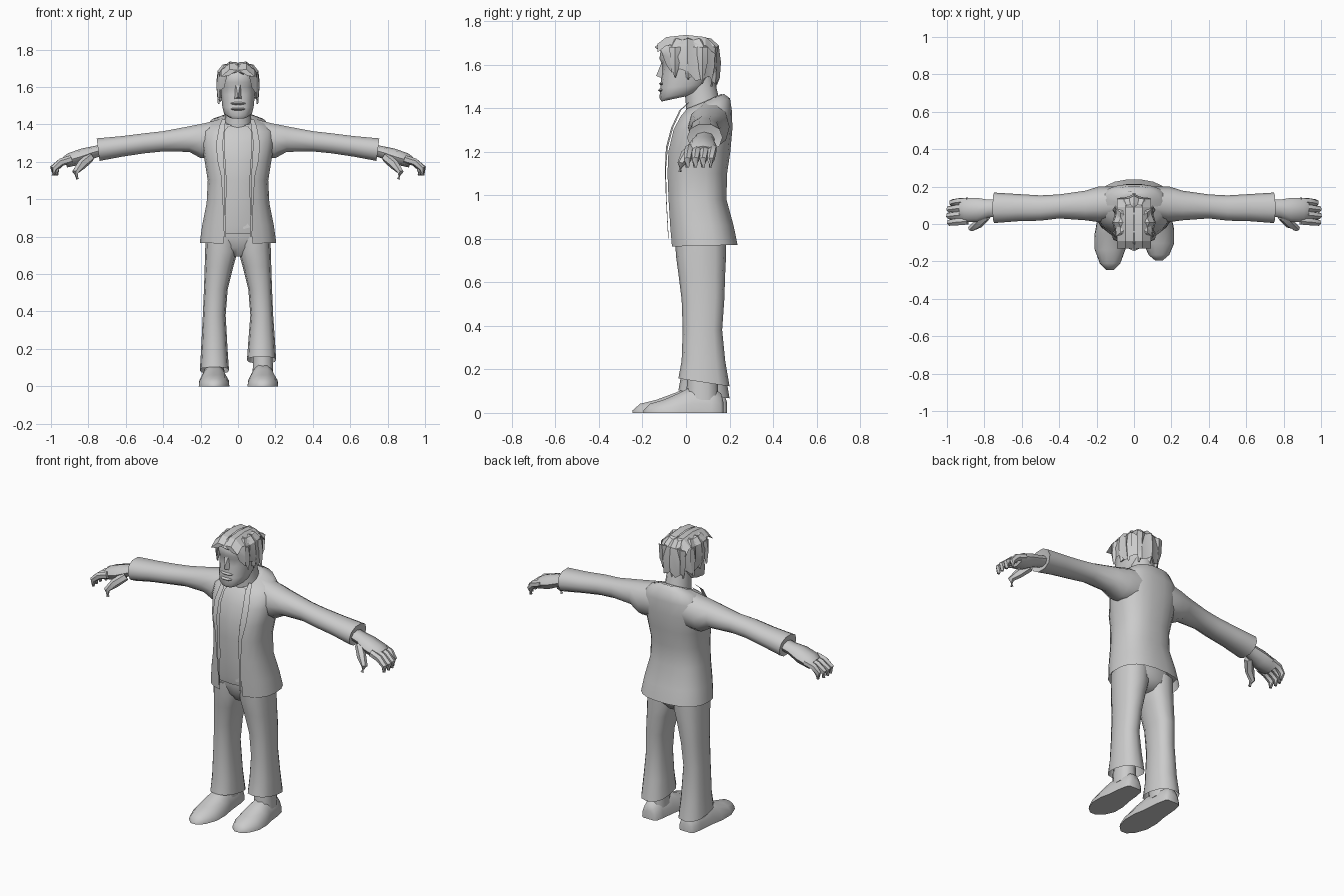
import bpy, bmesh, math
from mathutils import Vector, Matrix

grey = bpy.data.materials.new("plain grey")
grey.diffuse_color = (0.6, 0.6, 0.6, 1)


def build(name, verts, faces, angle=50):
    me = bpy.data.meshes.new(name)
    me.from_pydata(verts, [], faces)
    me.materials.append(grey)
    bm = bmesh.new()
    bm.from_mesh(me)
    bmesh.ops.recalc_face_normals(bm, faces=bm.faces)
    bm.to_mesh(me)
    bm.free()
    ob = bpy.data.objects.new(name, me)
    bpy.context.collection.objects.link(ob)
    bpy.context.view_layer.objects.active = ob
    ob.select_set(True)
    if angle:
        bpy.ops.object.shade_smooth_by_angle(angle=math.radians(angle))
    ob.select_set(False)
    return ob


def skin(name, rings, closed=True, caps=(True, True), angle=50):
    """Bridge equal rings of points into a surface."""
    n = len(rings[0])
    verts = [p for r in rings for p in r]
    faces = []
    for i in range(len(rings) - 1):
        for j in range(n if closed else n - 1):
            k = (j + 1) % n
            faces.append((i * n + j, i * n + k, (i + 1) * n + k, (i + 1) * n + j))
    if caps[0]:
        faces.append(tuple(range(n)))
    if caps[1]:
        faces.append(tuple(range(len(verts) - n, len(verts))))
    return build(name, verts, faces, angle)


def oval(t, e):
    c, s = math.cos(t), math.sin(t)
    return math.copysign(abs(c) ** e, c), math.copysign(abs(s) ** e, s)


def upright(rows, n=12, e=0.85, gap=0.0):
    """Rows of z, x0, x1, y0, y1, tilt; gap opens the ring at the front."""
    out = []
    for z, x0, x1, y0, y1, tilt in rows:
        ring = []
        for i in range(n):
            if gap:
                t = -math.pi / 2 + gap + (2 * math.pi - 2 * gap) * i / (n - 1)
            else:
                t = -math.pi / 2 + 2 * math.pi * i / n
            a, b = oval(t, e)
            ring.append((x0 + (x1 - x0) * (a + 1) / 2, y0 + (y1 - y0) * (b + 1) / 2, z + tilt * b))
        out.append(ring)
    return out


def sideways(rows, side, n=10, e=0.9):
    """Rows of x, y0, y1, z0, z1, lean."""
    out = []
    for x, y0, y1, z0, z1, lean in rows:
        ring = []
        for i in range(n):
            a, b = oval(2 * math.pi * i / n, e)
            ring.append((side * (x + lean * b), y0 + (y1 - y0) * (a + 1) / 2,
                         z0 + (z1 - z0) * (b + 1) / 2))
        out.append(ring)
    return out


def tube(name, pts, radii, n=6):
    """Tapered finger along a path."""
    rings = []
    for i, p in enumerate(pts):
        d = Vector(pts[min(i + 1, len(pts) - 1)]) - Vector(pts[max(i - 1, 0)])
        q = Vector((0, 0, 1)).rotation_difference(d)
        rings.append([Vector(p) + q @ Vector((radii[i] * math.cos(k * math.tau / n),
                                              radii[i] * math.sin(k * math.tau / n), 0))
                      for k in range(n)])
    return skin(name, rings)


# Jacket: open at the front, flared hem, sloped collar
jacket = [(0.768, 0.205, -0.07, 0.238, 0.004), (0.86, 0.192, -0.078, 0.22, 0),
          (0.98, 0.168, -0.085, 0.187, 0), (1.10, 0.162, -0.09, 0.19, 0),
          (1.20, 0.178, -0.086, 0.205, 0), (1.30, 0.195, -0.062, 0.214, 0),
          (1.37, 0.192, -0.03, 0.213, 0.01), (1.415, 0.145, -0.008, 0.203, 0.03),
          (1.43, 0.085, 0.0, 0.175, 0.035)]
skin("jacket", upright([(z, -w, w, a, b, t) for z, w, a, b, t in jacket], 20, 0.8, 0.3),
     closed=False, caps=(False, False))
# Shirt sits just inside the jacket
skin("shirt", upright([(max(z, 0.82), 0.012 - w, w - 0.012, a + 0.01, b - 0.012, t)
                       for z, w, a, b, t in jacket], 16, 0.8))
# Lapel strips along the opening
for s in (-1, 1):
    edge = [(0.065, -0.082, 0.80), (0.07, -0.092, 0.98), (0.07, -0.097, 1.12), (0.078, -0.092, 1.22),
            (0.08, -0.068, 1.31), (0.07, -0.03, 1.39), (0.066, 0.01, 1.425)]
    wide = [0.01, 0.012, 0.02, 0.035, 0.035, 0.03, 0.02]
    skin("lapel", [[(s * x, y, z), (s * (x + w), y + w * 0.25, z)]
                   for (x, y, z), w in zip(edge, wide)], closed=False, caps=(False, False))
skin("shirt_tail", [[(0.0, -0.062, 0.91), (0.03, -0.064, 0.84)],
                    [(0.02, -0.062, 0.92), (0.065, -0.064, 0.85)]],
     closed=False, caps=(False, False))

# Sleeves and hands
for s in (-1, 1):
    skin("sleeve", sideways([
        (0.10, 0.03, 0.20, 1.22, 1.432, 0), (0.19, 0.01, 0.20, 1.215, 1.410, -0.01),
        (0.26, 0.02, 0.178, 1.25, 1.393, 0), (0.40, 0.03, 0.158, 1.253, 1.366, 0),
        (0.50, 0.018, 0.153, 1.243, 1.355, 0), (0.62, 0.015, 0.16, 1.225, 1.34, 0),
        (0.748, 0.005, 0.168, 1.202, 1.328, 0.008), (0.74, 0.03, 0.14, 1.225, 1.305, 0.008)], s),
        caps=(False, True))
    skin("palm", sideways([
        (0.72, 0.04, 0.13, 1.235, 1.295, 0), (0.78, 0.035, 0.13, 1.215, 1.282, 0),
        (0.84, 0.012, 0.14, 1.185, 1.27, 0), (0.90, 0.01, 0.14, 1.175, 1.245, 0.01),
        (0.925, 0.02, 0.135, 1.17, 1.225, 0.012)], s, 8))
    for k, (y, tip) in enumerate([(0.016, 0.985), (0.052, 0.99), (0.088, 0.988), (0.122, 0.972)]):
        tube("finger", [(s * 0.89, y, 1.215), (s * 0.945, y - 0.004, 1.198),
                        (s * tip, y - 0.008, 1.165), (s * (tip - 0.003), y - 0.01, 1.128)],
             [0.021, 0.021, 0.018, 0.009])
    tube("thumb", [(s * 0.79, 0.045, 1.225), (s * 0.835, 0.0, 1.185),
                   (s * 0.87, -0.022, 1.145), (s * 0.858, -0.028, 1.108)], [0.026, 0.026, 0.018, 0.009])

# Trousers: hips and two legs, one hem lower than the other
skin("hips", upright([(0.695, -0.06, 0.06, 0.0, 0.14, 0), (0.74, -0.165, 0.165, -0.035, 0.18, 0),
                      (0.80, -0.175, 0.175, -0.05, 0.185, 0),
                      (0.86, -0.165, 0.165, -0.055, 0.17, 0)], 14, 0.8))
for s, hem in ((-1, 0.085), (1, 0.14)):
    rows = [(hem, 0.048, 0.204, -0.035, 0.20, -0.018), (hem + 0.1, 0.055, 0.198, -0.02, 0.18, 0),
            (0.38, 0.066, 0.188, -0.015, 0.166, 0), (0.52, 0.055, 0.182, -0.02, 0.176, 0),
            (0.64, 0.025, 0.178, -0.035, 0.18, 0), (0.72, 0.002, 0.176, -0.046, 0.184, 0),
            (0.80, 0.0, 0.172, -0.05, 0.184, 0)]
    skin("trouser_leg", upright([(z, s * a, s * b, c, d, t) for z, a, b, c, d, t in rows], 12, 0.8),
         caps=(False, True))

# Shoes: lofted from toe to heel, then the ankle
for s, toe, heel, cx in ((-1, -0.245, 0.188, -0.128), (1, -0.195, 0.172, 0.133)):
    rings = []
    for f, w, h in [(0, 0.02, 0.012), (0.08, 0.055, 0.042), (0.25, 0.082, 0.06), (0.45, 0.082, 0.092),
                    (0.6, 0.07, 0.12), (0.85, 0.06, 0.115), (0.97, 0.05, 0.09), (1, 0.035, 0.05)]:
        y = toe + (heel - toe) * f
        rings.append([(cx + w * a, y, h * b) for a, b in
                      ((-1, 0), (-0.96, 0.35), (-0.7, 0.75), (-0.3, 1), (0.3, 1), (0.7, 0.75),
                       (0.96, 0.35), (1, 0))])
    skin("shoe", rings)
    skin("ankle", upright([(0.06, cx - 0.058, cx + 0.058, 0.0, 0.15, 0),
                           (0.24, cx - 0.05, cx + 0.05, 0.01, 0.14, 0)], 10))

# Neck, head and bearded jaw
skin("neck", upright([(1.36, -0.085, 0.085, 0.0, 0.17, 0.02), (1.43, -0.07, 0.07, 0.0, 0.15, 0.02),
                      (1.54, -0.065, 0.065, -0.01, 0.125, 0.02)], 12, 0.95))
skin("head", upright([(1.442, -0.05, 0.05, -0.112, 0.0, 0.012), (1.46, -0.076, 0.076, -0.122, 0.06, 0.014),
                      (1.50, -0.086, 0.086, -0.118, 0.10, 0.01), (1.56, -0.092, 0.092, -0.112, 0.125, 0),
                      (1.60, -0.095, 0.095, -0.108, 0.13, 0), (1.625, -0.096, 0.096, -0.122, 0.13, 0),
                      (1.67, -0.092, 0.092, -0.116, 0.125, 0), (1.71, -0.06, 0.06, -0.08, 0.09, 0)],
                     14, 0.85))
build("nose", [(-0.012, -0.11, 1.615), (0.012, -0.11, 1.615), (0.021, -0.105, 1.535),
               (-0.021, -0.105, 1.535), (0, -0.137, 1.548)],
      [(0, 1, 4), (1, 2, 4), (2, 3, 4), (3, 0, 4), (0, 3, 2, 1)])
for name, z, y in (("upper_lip", 1.512, -0.124), ("lower_lip", 1.482, -0.130)):
    skin(name, sideways([(-0.045, -0.105, -0.095, z - 0.003, z + 0.003, 0),
                         (-0.018, y, -0.09, z - 0.008, z + 0.008, 0),
                         (0.018, y, -0.09, z - 0.008, z + 0.008, 0),
                         (0.045, -0.105, -0.095, z - 0.003, z + 0.003, 0)], 1, 6))
for s in (-1, 1):
    skin("ear", upright([(1.54, s * 0.085, s * 0.098, 0.0, 0.025, 0),
                         (1.60, s * 0.085, s * 0.11, -0.005, 0.04, 0)], 6))

# Hair: jagged shell with a short fringe and long back
n = 24
rings = [[] for _ in range(5)]
for i in range(n):
    t = math.tau * i / n - math.pi / 2
    c, b = math.cos(t), math.sin(t)
    low = 1.672 if b < -0.75 else (1.575 if b < -0.25 else 1.545 - 0.03 * b)
    low += (0.022, -0.012, 0.004)[i % 3] * (0.4 if b < -0.75 else 1)
    bump = 0.004 * (-1) ** i
    for ring, (f, r, z) in zip(rings, [(0, 0.35, 1.722), (0, 0.72, 1.716), (0, 0.97, 1.683),
                                       (0.5, 1.04, 1.68), (1, 1.0, 1.68)]):
        ring.append(((0.108 * r + bump) * c, 0.008 + (0.143 * r + bump) * b,
                     z + f * (low - z) + (bump if f == 0 else 0)))
skin("hair", rings, caps=(True, False), angle=25)
# Loose locks: parted top and hanging sides
for s in (-1, 1):
    skin("parted_lock", [[(s * 0.004, y, z), (s * 0.045, y, z + 0.004), (s * 0.09, y, z - 0.035),
                          (s * 0.05, y, z - 0.03)]
                         for y, z in ((-0.132, 1.69), (-0.09, 1.722), (0.0, 1.732), (0.09, 1.722),
                                      (0.135, 1.68))], angle=25)
    for y, z in ((-0.05, 1.54), (0.01, 1.53), (0.075, 1.51)):
        skin("side_lock", [[(s * 0.10, y - w, h), (s * (0.116 - k), y, h), (s * 0.10, y + w, h)]
                           for h, w, k in ((1.68, 0.025, 0.01), (1.61, 0.024, 0), (z, 0.003, 0.008))],
             angle=25)
for x in (-0.06, 0.0, 0.06):
    skin("back_lock", [[(x - w, y - 0.01, h), (x, y, h), (x + w, y - 0.01, h)]
                       for h, w, y in ((1.68, 0.03, 0.145), (1.59, 0.028, 0.157 - abs(x) * 0.3),
                                       (1.50, 0.004, 0.14 - abs(x) * 0.3))], angle=25)
